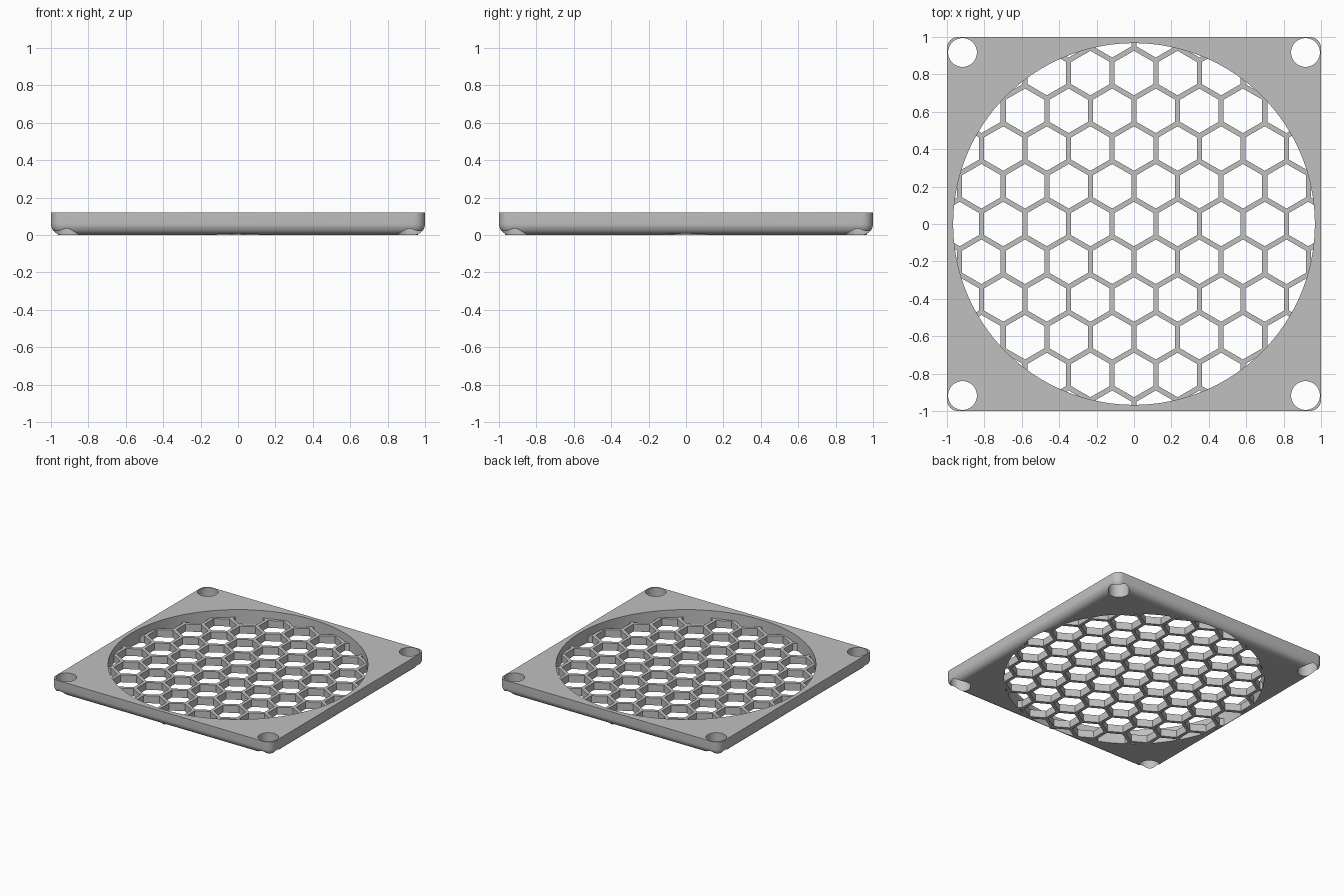
import bpy, bmesh, math
from mathutils import Matrix

cube = bpy.data.objects.get("Cube")
if cube:
    bpy.data.objects.remove(cube, do_unlink=True)

HEIGHT = 0.12        # plate thickness
GRILLE = 0.06        # grille thickness
OPENING = 0.967      # radius of the round opening
FILLET = 0.06
PITCH = 0.233        # spacing of the honeycomb
CELL = 0.206         # width across the flats of a cell
SCREW = 0.917        # screw hole position
SCREW_RADIUS = 0.077

grey = bpy.data.materials.new("light grey plastic")
grey.use_nodes = True
grey.diffuse_color = (0.53, 0.53, 0.53, 1)
grey.node_tree.nodes["Principled BSDF"].inputs["Base Color"].default_value = grey.diffuse_color


def add_object(name, bm):
    bmesh.ops.recalc_face_normals(bm, faces=bm.faces)
    mesh = bpy.data.meshes.new(name)
    bm.to_mesh(mesh)
    bm.free()
    mesh.materials.append(grey)
    obj = bpy.data.objects.new(name, mesh)
    bpy.context.collection.objects.link(obj)
    return obj


def prism(bm, sides, radius, x, y, low, high, turn=0.0):
    """Upright prism from low to high."""
    place = Matrix.Translation((x, y, (low + high) / 2)) @ Matrix.Rotation(turn, 4, 'Z')
    bmesh.ops.create_cone(bm, cap_ends=True, segments=sides, radius1=radius,
                          radius2=radius, depth=high - low, matrix=place)


def cut(obj, cutter):
    cutter.hide_render = True
    mod = obj.modifiers.new("cut", 'BOOLEAN')
    mod.operation = 'DIFFERENCE'
    mod.solver = 'EXACT'
    mod.object = cutter
    bpy.ops.object.select_all(action='DESELECT')
    bpy.context.view_layer.objects.active = obj
    obj.select_set(True)
    bpy.ops.object.modifier_apply(modifier=mod.name)
    bpy.data.objects.remove(cutter, do_unlink=True)
    bpy.ops.object.shade_smooth_by_angle(angle=math.radians(30))


# Square frame, rounded at the upright corners and the lower edges
bm = bmesh.new()
bmesh.ops.create_cube(bm, size=1, matrix=Matrix.Translation((0, 0, HEIGHT / 2))
                      @ Matrix.Diagonal((2, 2, HEIGHT, 1)))
edges = [e for e in bm.edges if min(v.co.z for v in e.verts) < HEIGHT / 2]
bmesh.ops.bevel(bm, geom=edges, offset=FILLET, offset_type='OFFSET', segments=8,
                profile=0.5, affect='EDGES', clamp_overlap=False)
frame = add_object("frame", bm)

# Round opening and four screw holes
bm = bmesh.new()
prism(bm, 128, OPENING, 0, 0, -0.1, 0.3)
for sx in (-1, 1):
    for sy in (-1, 1):
        prism(bm, 40, SCREW_RADIUS, sx * SCREW, sy * SCREW, -0.1, 0.3)
cut(frame, add_object("frame_cutter", bm))

# Honeycomb grille, flush with the underside
bm = bmesh.new()
prism(bm, 128, OPENING, 0, 0, 0, GRILLE)
grille = add_object("honeycomb_grille", bm)

bm = bmesh.new()
cell_radius = CELL / math.sqrt(3)
for row in range(-5, 6):
    for col in range(-5, 6):
        x = (col + 0.5 * (row % 2)) * PITCH
        y = row * PITCH * math.sqrt(3) / 2
        if math.hypot(x, y) < OPENING + cell_radius:
            # hexagon with a point towards the back
            turn = 0.0
            prism(bm, 6, cell_radius, x, y, -0.1, 0.3, turn)
cut(grille, add_object("cell_cutter", bm))
